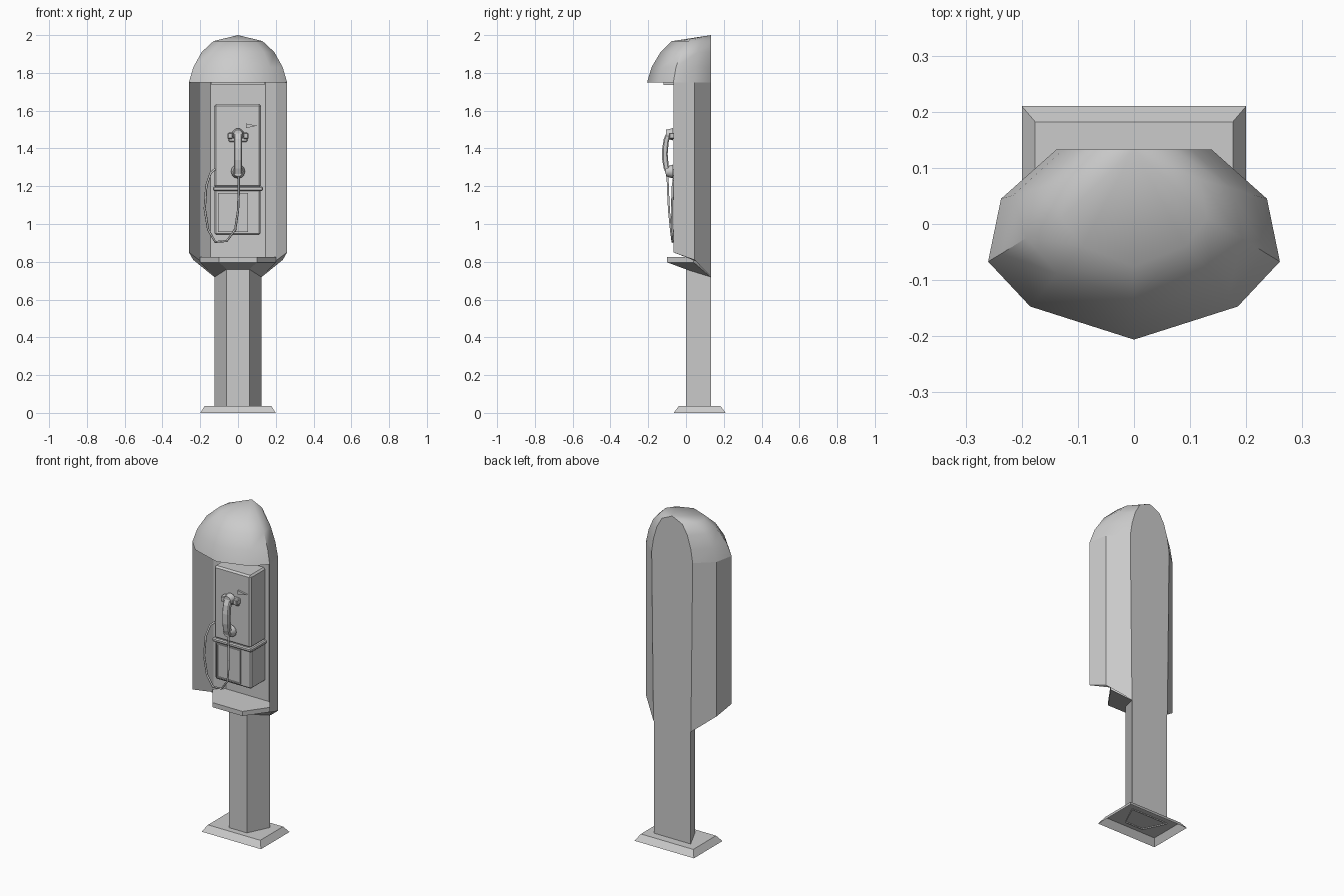
import bpy, bmesh, math
from mathutils import Matrix

if "Cube" in bpy.data.objects:
    bpy.data.objects.remove(bpy.data.objects["Cube"])


def finish(name, bm, smooth=None):
    bmesh.ops.remove_doubles(bm, verts=bm.verts, dist=1e-5)
    bmesh.ops.recalc_face_normals(bm, faces=bm.faces)
    me = bpy.data.meshes.new(name)
    bm.to_mesh(me)
    bm.free()
    ob = bpy.data.objects.new(name, me)
    bpy.context.collection.objects.link(ob)
    if smooth:
        bpy.ops.object.select_all(action='DESELECT')
        ob.select_set(True)
        bpy.context.view_layer.objects.active = ob
        bpy.ops.object.shade_smooth_by_angle(angle=math.radians(smooth))
    return ob


def mirrored(half):
    """Close a right-hand half ring with its mirror image."""
    return half + [(-p[0], *p[1:]) for p in reversed(half) if abs(p[0]) > 1e-6]


def loft(name, rings, bottom=True, top=True, smooth=None):
    bm = bmesh.new()
    vs = [[bm.verts.new(p) for p in r] for r in rings]
    for a, b in zip(vs, vs[1:]):
        for i in range(len(a)):
            j = (i + 1) % len(a)
            bm.faces.new((a[i], a[j], b[j], b[i]))
    if bottom:
        bm.faces.new(vs[0])
    if top:
        bm.faces.new(vs[-1])
    return finish(name, bm, smooth)


def box(name, x, y, z, bevel=0):
    ring = [(x[0], y[0]), (x[1], y[0]), (x[1], y[1]), (x[0], y[1])]
    ob = loft(name, [[(*p, h) for p in ring] for h in z])
    if bevel:
        m = ob.modifiers.new("bevel", 'BEVEL')
        m.width, m.segments = bevel, 1
    return ob


def disc(name, z, r1, r2, y0, y1, sides=12):
    bm = bmesh.new()
    bmesh.ops.create_cone(bm, cap_ends=True, segments=sides, radius1=r1, radius2=r2, depth=y1 - y0,
                          matrix=Matrix.Translation((0, (y0 + y1) / 2, z)) @ Matrix.Rotation(-math.pi / 2, 4, 'X'))
    return finish(name, bm, 40)


# Ground plate, open underneath
loft("base_plate", [
    [(-.2, -.065, 0), (.2, -.065, 0), (.2, .21, 0), (-.2, .21, 0)],
    [(-.176, -.037, .037), (.176, -.037, .037), (.176, .182, .037), (-.176, .182, .037)]], bottom=False)

# Post
post = mirrored([(.06, 0), (.124, .132)])
loft("post", [[(*p, z) for p in post] for z in (.03, .8)], bottom=False)

# Curved side walls and back: thin shell with a stepped lower edge
BACK = .133
def lower(y):
    return .85 - (y + .067) / .112 * .04 if y < .045 else .81 - (y - .045) / .088 * .09

wall = [(-.26, -.067), (-.237, .045), (-.138, BACK), (.138, BACK), (.237, .045), (.26, -.067),
        (.2, .05), (.145, .09), (-.145, .09), (-.2, .05)]
low = [(math.copysign(.126, x) if y == BACK else x, y, lower(y)) for x, y in wall]
loft("shell_walls", [low, [(*p, 1.75) for p in wall]])

# Domed hood, flat at the back
rim = [(0, -.206), (.185, -.147), (.26, -.067), (.237, .045), (.138, BACK)]
levels = [(1.75, 1, 1), (1.83, .91, .93), (1.91, .74, .79), (1.968, .5, .615), (2.0, 0, 0)]
loft("hood", [[(x, y, z) for x, y, z in mirrored([(px * sx, BACK + (py - BACK) * sy, z) for px, py in rim])]
              if sx else [(0, BACK, z)] * 9 for z, sx, sy in levels[:-1]], top=False, smooth=40)
z, sx, sy = levels[-2]
bm = bmesh.new()
bm.from_mesh(bpy.data.objects["hood"].data)
edge = [e for e in bm.edges if e.is_boundary]
apex = bm.verts.new((0, BACK, 2.0))
for e in edge:
    bm.faces.new((*e.verts, apex))
bpy.data.objects.remove(bpy.data.objects["hood"])
finish("hood", bm, 40)

# Lamp under the hood
box("lamp", (-.14, .14), (-.12, -.06), (1.737, 1.752))

# Shelf, tapering down onto the post
shelf = [(.1, -.1), (.2, .04), (.14, .12)]
loft("shelf", [mirrored([(.06, 0, .76), (.124, .13, .72), (.1, .13, .72)]),
               mirrored([(*p, .797) for p in shelf]),
               mirrored([(*p, .825) for p in shelf])])

# Phone body
box("phone_upper", (-.126, .122), (-.053, .095), (1.195, 1.635), .01)
box("phone_lower", (-.124, .12), (-.045, .095), (.943, 1.2), .008)
box("phone_ridge", (-.133, .133), (-.062, .09), (1.175, 1.198), .006)

# Coin door with a raised frame
for n, x, zz in (("left", (-.107, -.1), (.958, 1.165)), ("right", (.045, .052), (.958, 1.165)),
                 ("top", (-.107, .052), (1.158, 1.165)), ("bottom", (-.107, .052), (.958, .965))):
    box("door_frame_" + n, x, (-.055, -.04), zz)
box("coin_door", (-.1, .045), (-.049, -.04), (.965, 1.158))

# Cradle: back plate with two hooks
box("cradle_plate", (-.05, .05), (-.065, -.05), (1.435, 1.485), .005)
for s in (-1, 1):
    box("cradle_hook", sorted((s * .028, s * .055)), (-.09, -.05), (1.45, 1.483), .004)
box("cradle_lower", (-.02, .02), (-.07, -.05), (1.255, 1.29))

# Small coin return lever
tri = [(.042, 1.532), (.042, 1.508), (.1, 1.52)]
loft("lever", [[(x, y, z) for x, z in tri] for y in (-.064, -.05)])

# Handset: arched grip with ear and mouth pieces
grip = [(-.098, 1.495), (-.118, 1.45), (-.126, 1.4), (-.126, 1.34), (-.118, 1.295), (-.105, 1.26),
        (-.08, 1.27), (-.092, 1.31), (-.097, 1.37), (-.092, 1.43), (-.08, 1.48)]
g = loft("handset_grip", [[(x, y, z) for y, z in grip] for x in (-.022, .022)])
m = g.modifiers.new("bevel", 'BEVEL')
m.width, m.segments = .006, 1
disc("earpiece", 1.475, .024, .032, -.105, -.07)
disc("mouthpiece", 1.278, .026, .037, -.105, -.068)

# Hanging cord
path = [(.004, -.098, 1.26), (.004, -.095, 1.17), (0, -.09, 1.07), (-.015, -.08, .97), (-.06, -.072, .91),
        (-.12, -.07, .905), (-.158, -.073, .97), (-.176, -.075, 1.08), (-.168, -.07, 1.2),
        (-.145, -.06, 1.27), (-.122, -.045, 1.29)]
cu = bpy.data.curves.new("cord", 'CURVE')
cu.dimensions = '3D'
cu.bevel_depth, cu.bevel_resolution, cu.use_fill_caps = .006, 1, True
sp = cu.splines.new('POLY')
sp.points.add(len(path) - 1)
for p, co in zip(sp.points, path):
    p.co = (*co, 1)
bpy.context.collection.objects.link(bpy.data.objects.new("cord", cu))
